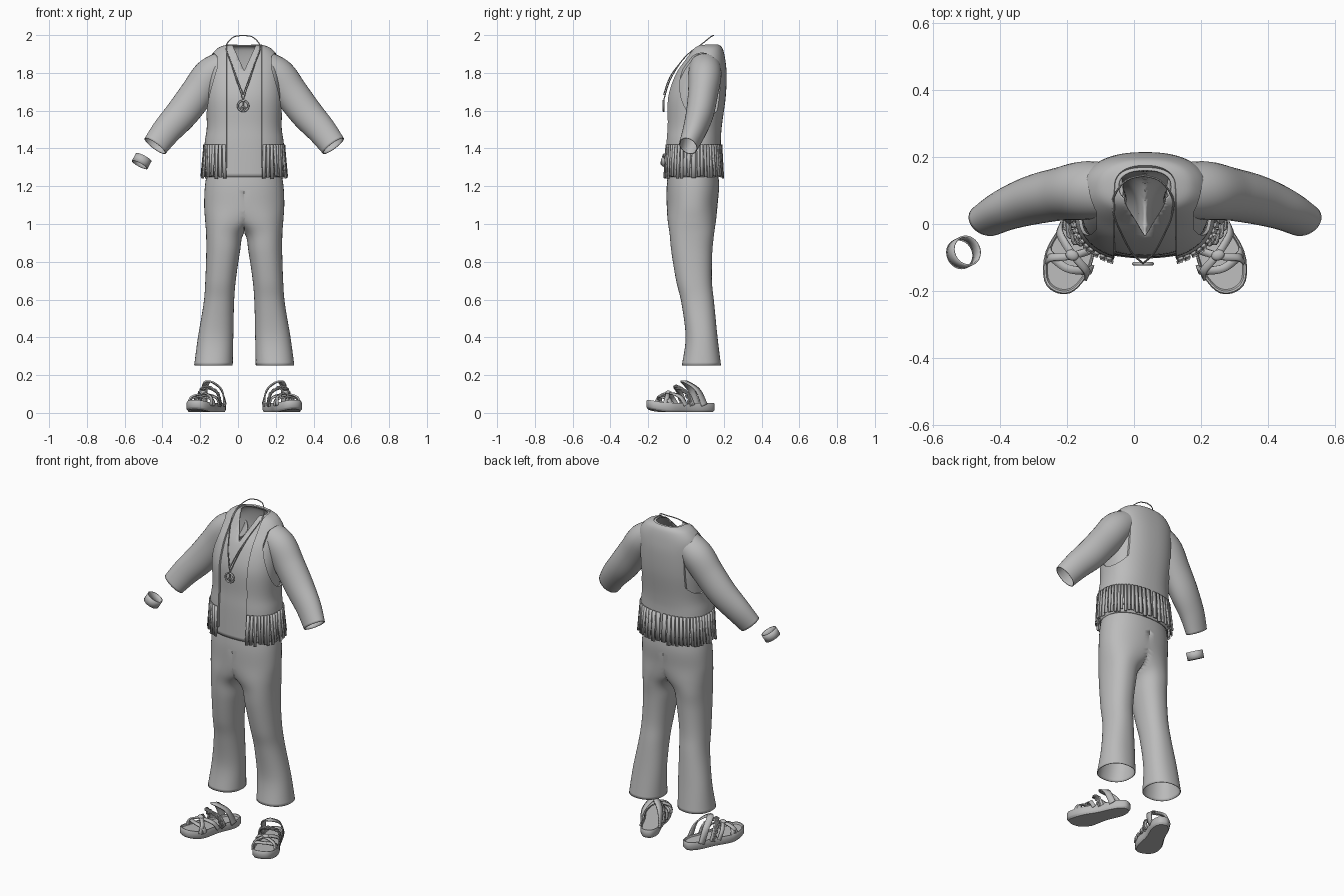
import bpy, bmesh, math, random
from mathutils import Vector, Matrix

random.seed(4)
if bpy.data.objects.get("Cube"):
    bpy.data.objects.remove(bpy.data.objects["Cube"])

CX = 0.033  # symmetry plane of the outfit
GREY = (0.5, 0.5, 0.5, 1)
mat = bpy.data.materials.new("plain_grey")
mat.use_nodes = True
mat.diffuse_color = GREY
mat.node_tree.nodes["Principled BSDF"].inputs["Base Color"].default_value = GREY
made = []


def finish(name, bm, thick=0, mirror=True):
    bmesh.ops.remove_doubles(bm, verts=bm.verts, dist=1e-5)
    bmesh.ops.recalc_face_normals(bm, faces=bm.faces)
    mesh = bpy.data.meshes.new(name)
    bm.to_mesh(mesh)
    bm.free()
    mesh.materials.append(mat)
    ob = bpy.data.objects.new(name, mesh)
    ob.location.x = CX
    bpy.context.collection.objects.link(ob)
    if mirror:
        ob.modifiers.new("Mirror", 'MIRROR')
    if thick:
        sol = ob.modifiers.new("Solidify", 'SOLIDIFY')
        sol.thickness, sol.offset = thick, 0
    made.append(ob)
    return ob


def spline(keys, n=6, closed=False):
    """Smooth curve through tuples of any length."""
    k = [keys[-1], *keys, keys[0], keys[1]] if closed else [keys[0], *keys, keys[-1]]
    out = []
    for p in zip(k, k[1:], k[2:], k[3:]):
        for s in range(n):
            t = s / n
            out.append([b + t * (c - a + t * (2*a - 5*b + 4*c - d + t * (3*b - a - 3*c + d))) / 2
                        if t else b for a, b, c, d in zip(*p)])
    return out if closed else out + [list(keys[-1])]


def skin(rings, wrap=False, caps=False):
    bm = bmesh.new()
    vs = [[bm.verts.new(p) for p in r] for r in rings]
    for a, b in zip(vs, vs[1:]):
        for i in range(len(a) - (not wrap)):
            j = (i + 1) % len(a)
            bm.faces.new((a[i], a[j], b[j], b[i]))
    if caps:
        bm.faces.new(vs[0][::-1])
        bm.faces.new(vs[-1])
    return bm


def sweep(pts, radii, ref=(0, 1, 0), sides=10):
    """Tube along a path; radii are (across, along ref) pairs."""
    pts, rings = [Vector(p) for p in pts], []
    for i, (p, (ru, rv)) in enumerate(zip(pts, radii)):
        d = (pts[min(i + 1, len(pts) - 1)] - pts[max(i - 1, 0)]).normalized()
        u = d.cross(Vector(ref)).normalized()
        v = u.cross(d)
        rings.append([p + u * ru * math.cos(a) + v * rv * math.sin(a)
                      for a in (math.tau * s / sides for s in range(sides))])
    return skin(rings, wrap=True)


def power(v, e=0.84):
    return math.copysign(abs(v) ** e, v)


# ---- torso cross-sections: z, half width, front y, back y
TORSO = spline([(1.25, .212, -.112, .188), (1.42, .205, -.108, .18), (1.52, .193, -.103, .185),
                (1.67, .2, -.1, .205), (1.79, .195, -.06, .21), (1.87, .182, -.005, .203),
                (1.925, .14, .032, .19), (1.945, .09, .05, .172)])


def torso_ring(sec, off, gap=0, n=28):
    z, a, yf, yb = sec
    a, yc, b = a + off, (yf + yb) / 2, (yb - yf) / 2 + off
    t0 = math.asin(min(1, gap / a) ** (1 / .84))
    ts = [t0 + (math.pi - t0) * i / n for i in range(n + 1)]
    return [(a * power(max(0, math.sin(t))) if t < 3.14 else 0, yc - b * power(math.cos(t)), z) for t in ts]


# shirt with a V cut at the neck
bm = skin([torso_ring(s, -.012) for s in TORSO])
bmesh.ops.bisect_plane(bm, geom=bm.verts[:] + bm.edges[:] + bm.faces[:],
                       plane_co=(0, 0, 1.81), plane_no=(-2.2, 0, 1))
cut = [f for f in bm.faces if f.calc_center_median().z - 1.81 > 2.2 * f.calc_center_median().x
       and f.calc_center_median().y < .08]
bmesh.ops.delete(bm, geom=cut, context='FACES')
finish("shirt_body", bm, .006)

# sleeves: path point and radii
arm = spline([(.11, .1, 1.84, .075, .08), (.18, .1, 1.785, .09, .085), (.25, .09, 1.69, .088, .077),
              (.33, .073, 1.585, .084, .071), (.41, .045, 1.495, .075, .06), (.472, .012, 1.413, .066, .048)])
finish("shirt_sleeves", sweep([p[:3] for p in arm], [p[3:] for p in arm], sides=32), .005)

# open vest with armholes
vest = finish("vest", skin([torso_ring(s, 0, .092) for s in TORSO if s[0] > 1.29]), .01)
bm = bmesh.new()
for side in (-1, 1):
    shape = (Matrix.Translation((side * .245, .085, 1.73)) @ Matrix.Diagonal((1, .118, .175, 1))
             @ Matrix.Rotation(math.pi / 2, 4, 'Y'))
    bmesh.ops.create_cone(bm, cap_ends=True, segments=48, radius1=1, radius2=1, depth=.2, matrix=shape)
cutter = finish("armhole_cutter", bm, mirror=False)
cutter.hide_render = True
boolean = vest.modifiers.new("Armholes", 'BOOLEAN')
boolean.operation, boolean.object = 'DIFFERENCE', cutter
bpy.context.view_layer.objects.active = vest
for m in list(vest.modifiers):
    bpy.ops.object.modifier_apply(modifier=m.name)
made.remove(cutter)
bpy.data.objects.remove(cutter)

# fringe strips round the vest hem
bm = bmesh.new()
N = 24
top = torso_ring(min(TORSO, key=lambda s: abs(s[0] - 1.42)), .008, .1, N * 4)
low = torso_ring(TORSO[0], .012, .1, N * 4)
for i in range(N):
    k, drop, lean = 4 * i, random.uniform(-.012, .006), random.uniform(-.006, .006)
    rows = []
    for f in (0, .5, 1):
        row = []
        for j in (k, k + 3):
            p = Vector(top[j]).lerp(Vector(low[j]), f)
            p += Vector((lean * f, lean * f * .5, drop * f))
            row.append(bm.verts.new(p))
        rows.append(row)
    for a, b in zip(rows, rows[1:]):
        bm.faces.new((a[0], a[1], b[1], b[0]))
finish("vest_fringe", bm, .008)

# flared trousers: z, inner x, outer x, front y, back y
LEG = [(.252, .063, .263, -.02, .183), (.4, .06, .243, 0, .165), (.58, .056, .213, -.022, .147),
       (.7, .047, .204, -.05, .135), (.85, .025, .199, -.075, .137), (.95, .004, .2, -.085, .147),
       (1.02, -.08, .205, -.095, .157), (1.1, -.19, .21, -.1, .165), (1.2, -.206, .206, -.1, .173),
       (1.3, -.19, .19, -.09, .165)]
rings = []
for z, x0, x1, yf, yb in spline(LEG):
    angles = [math.tau * i / 48 for i in range(48)]
    rings.append([(max(0, (x0 + x1) / 2 + (x1 - x0) / 2 * power(math.sin(t), .9)),
                   (yf + yb) / 2 - (yb - yf) / 2 * power(math.cos(t), .9), z) for t in angles])
bm = skin(rings, wrap=True)
inner = [f for f in bm.faces if all(v.co.x < 1e-4 for v in f.verts)]
bmesh.ops.delete(bm, geom=inner, context='FACES')
finish("trousers", bm, .004)

# necklace: two strands and a round pendant
for name, sag in (("necklace_long", 0), ("necklace_short", .03)):
    path = spline([(0, .145, 1.998), (.05, .13, 1.99), (.088, .08, 1.95), (.086, .025, 1.912),
                   (.066, -.025, 1.86), (.034, -.085, 1.76 + sag * .6), (0, -.118, 1.655 + sag)])
    ob = finish(name, sweep(path, [(.003, .003)] * len(path), ref=(.2, .1, 1), sides=6))
    ob.location.x = CX - .006
PEN = Vector((-.006, -.119, 1.625))
loop = [PEN + .028 * Vector((math.sin(a), 0, math.cos(a))) for a in (math.tau * i / 32 for i in range(33))]
finish("pendant_ring", sweep(loop, [(.005, .005)] * 33), mirror=False)
for i, a in enumerate((0, 130, 180, 230)):
    tip = PEN + .028 * Vector((math.sin(math.radians(a)), 0, math.cos(math.radians(a))))
    finish(f"pendant_bar_{i}", sweep([PEN, tip], [(.004, .004)] * 2), mirror=False)

# bracelet
mid, axis = Vector((-.543, -.085, 1.333)), Vector((.45, .22, .85)).normalized() * .023
finish("bracelet", sweep([mid - axis, mid, mid + axis], [(.044, .044)] * 3, sides=32), .005, mirror=False)

# ---- sandals, shaped along y and then turned outwards
FOOT = Matrix.Translation((.192, -.025, 0)) @ Matrix.Rotation(math.radians(21), 4, 'Z')
outline = spline([(0, -.195), (.05, -.175), (.078, -.09), (.06, .02), (.052, .12), (.03, .173), (0, .185),
                  (-.03, .173), (-.052, .12), (-.05, .02), (-.066, -.09), (-.045, -.17)], 4, closed=True)


def sole_ring(z, s):
    return [FOOT @ Vector((x * s, y * (1 + s) / 2, z + max(0, -y - .08) ** 2 * 1.2)) for x, y in outline]


layers = [(.004, .9), (.012, .97), (.016, 1), (.048, 1), (.053, .96), (.052, .9), (.042, .85)]
finish("sandal_soles", skin([sole_ring(*l) for l in layers], wrap=True, caps=True))


def strap(name, pts, width):
    path, rings = [Vector(p) for p in spline(pts, 7)], []
    for i, p in enumerate(path):
        d = path[min(i + 1, len(path) - 1)] - path[max(i - 1, 0)]
        s = d.cross(Vector((p.x, 0, p.z - .03))).normalized() * width / 2
        rings.append([FOOT @ (p - s), FOOT @ p, FOOT @ (p + s)])
    finish(name, skin(rings), .008)


def arch(x, ya, top_y, top_z, yb):
    return [(-x, ya, .04), (-x * .85, ya * .6 + top_y * .4, top_z * .62 + .02), (0, top_y, top_z),
            (x * .85, yb * .6 + top_y * .4, top_z * .62 + .02), (x, yb, .04)]


strap("sandal_heel_straps", arch(.055, .11, .015, .168, .11), .036)
strap("sandal_cross_straps_a", arch(.065, -.12, -.07, .105, .0), .022)
strap("sandal_cross_straps_b", arch(.065, .0, -.075, .1, -.12), .022)
strap("sandal_toe_straps", arch(.07, -.09, -.115, .085, -.085), .024)
strap("sandal_instep_straps", arch(.057, .045, -.02, .13, .045), .02)

# braid over the instep strap and a knot where the straps cross
for k in (0, 1):
    base = spline(arch(.06, .03, -.03, .14, .03), 9)
    path = [FOOT @ Vector((x, y + .009 * math.sin(i * .9 + math.pi * k), z + .004 * math.cos(i * .9 + math.pi * k)))
            for i, (x, y, z) in enumerate(base)]
    finish(f"sandal_braid_{k}", sweep(path, [(.006, .006)] * len(path), ref=(0, 0.9, 0.2), sides=8))
bm = bmesh.new()
bmesh.ops.create_uvsphere(bm, u_segments=16, v_segments=8, radius=1,
                          matrix=FOOT @ Matrix.Translation((0, -.073, .108)) @ Matrix.Diagonal((.02, .016, .01, 1)))
finish("sandal_knots", bm)

# smooth shading with crisp edges
bpy.ops.object.select_all(action='DESELECT')
for ob in made:
    ob.select_set(True)
bpy.context.view_layer.objects.active = made[0]
bpy.ops.object.shade_smooth_by_angle(angle=math.radians(40))
